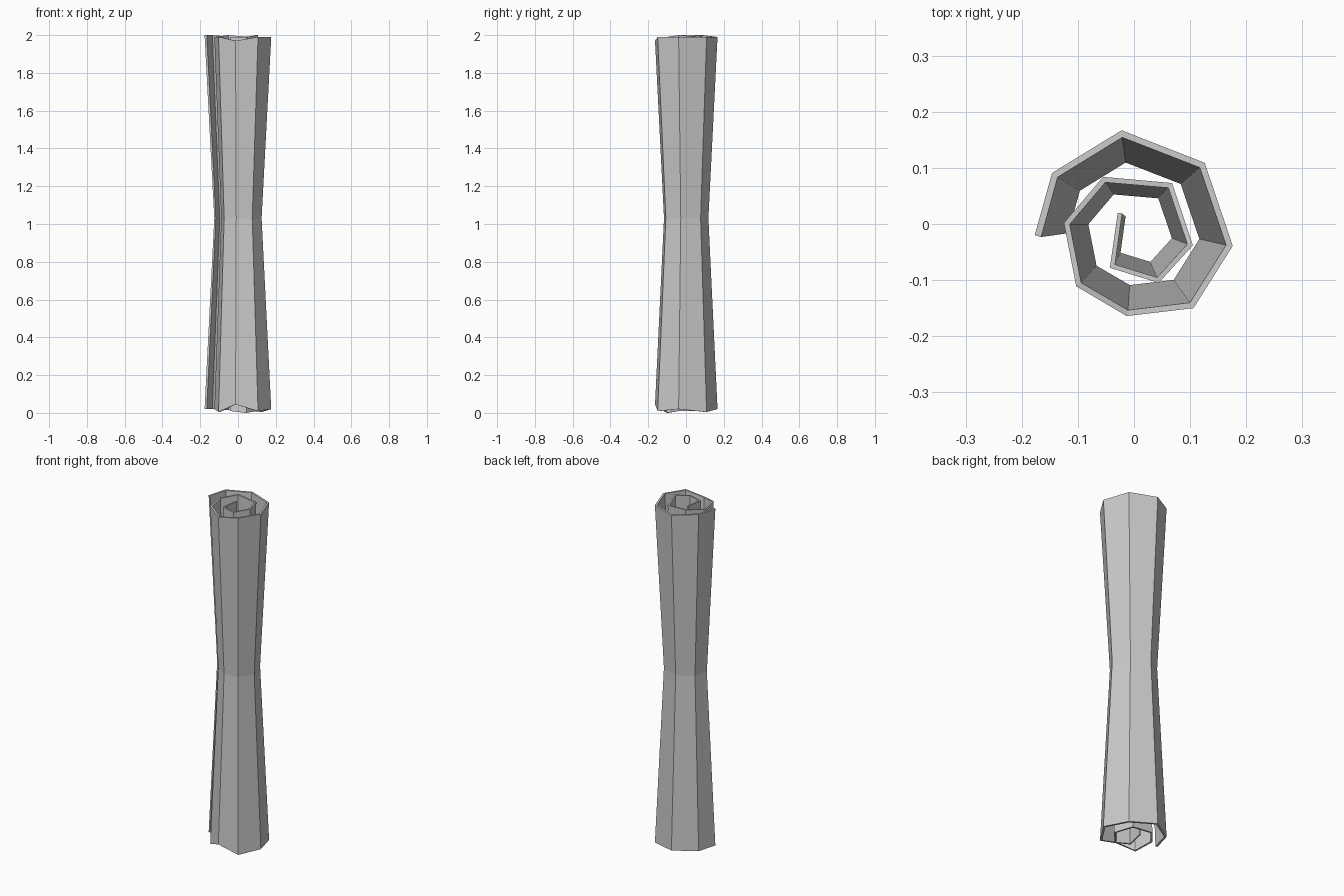
import bpy, bmesh
from mathutils import Vector

if "Cube" in bpy.data.objects:
    bpy.data.objects.remove(bpy.data.objects["Cube"])

# Spiral outline seen from above, outer side: x, y, bottom z, top z
PATH = [
    (-.177, -.020, .02, 2.0), (-.146, .091, .02, 2.0), (-.022, .167, .02, 1.99),
    (.126, .109, .005, 1.99), (.176, -.039, .02, 1.99), (.106, -.150, .01, 1.99),
    (-.013, -.164, .045, 1.97), (-.103, -.111, .005, 1.99), (-.125, .002, .02, 1.99),
    (-.055, .084, .015, 2.0), (.068, .073, .01, 1.99), (.105, -.038, .01, 2.0),
    (.044, -.105, .0, 1.99), (-.043, -.078, .01, 1.99), (-.029, .020, .02, 1.99),
]
WAIST_Z, WAIST_SCALE = 1.03, 0.71


def inward(a, b):
    d = (b - a).normalized()
    return Vector((d.y, -d.x))


# Inner side of the sheet, mitred at each fold
outer = [Vector(p[:2]) for p in PATH]
n = len(outer)
inner = []
for i, p in enumerate(outer):
    n1 = inward(outer[max(i - 1, 0)], outer[max(i, 1)])
    n2 = inward(outer[min(i, n - 2)], outer[min(i + 1, n - 1)])
    thick = 0.012 - 0.004 * i / (n - 1)
    inner.append(p + (n1 + n2) * thick / (1 + n1.dot(n2)))

# Rolled sheet: flared at both ends, pinched at the waist
bm = bmesh.new()
rings = []
for i, (x, y, low, high) in enumerate(PATH):
    ring = []
    levels = ((low, 1), (WAIST_Z, WAIST_SCALE), (high, 1))
    for z, s in levels:
        ring.append(bm.verts.new((outer[i].x * s, outer[i].y * s, z)))
    for z, s in reversed(levels):
        ring.append(bm.verts.new((inner[i].x * s, inner[i].y * s, z)))
    rings.append(ring)
for a, b in zip(rings, rings[1:]):
    for k in range(6):
        m = (k + 1) % 6
        bm.faces.new((a[k], a[m], b[m], b[k]))
# Sheet end edges
for r in (rings[0], rings[-1]):
    bm.faces.new((r[0], r[1], r[4], r[5]))
    bm.faces.new((r[1], r[2], r[3], r[4]))
bmesh.ops.recalc_face_normals(bm, faces=bm.faces)

mesh = bpy.data.meshes.new("rolled_sheet")
bm.to_mesh(mesh)
bm.free()
bpy.context.collection.objects.link(bpy.data.objects.new("rolled_sheet", mesh))
